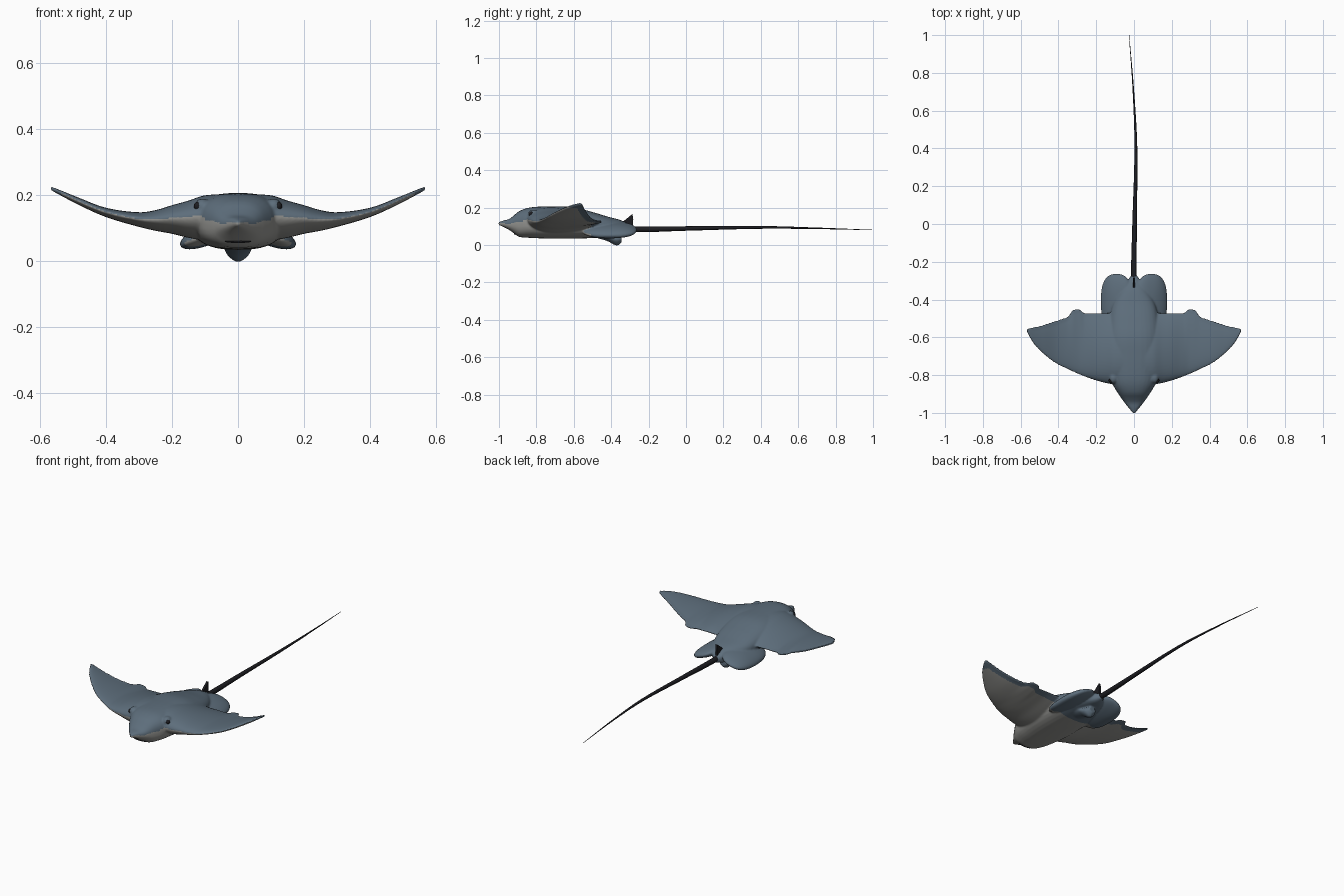
import bpy, bmesh, math
from mathutils import Vector

if "Cube" in bpy.data.objects:
    bpy.data.objects.remove(bpy.data.objects["Cube"])


def material(name, rgb):
    m = bpy.data.materials.new(name)
    m.diffuse_color = (*rgb, 1)
    m.use_nodes = True
    m.node_tree.nodes["Principled BSDF"].inputs["Base Color"].default_value = m.diffuse_color
    return m


SLATE = material("slate blue back", (0.11, 0.155, 0.2))
BELLY = material("pale grey belly", (0.3, 0.3, 0.285))
BLACK = material("near black", (0.012, 0.012, 0.015))


def interp(table, x, smooth=True):
    """Interpolate rows (x, value, value...) with soft or straight segments."""
    x = min(max(x, table[0][0]), table[-1][0])
    n = len(table)
    i = next(k for k in range(n - 1) if x <= table[k + 1][0])
    a, b = table[i], table[i + 1]
    h = b[0] - a[0]
    t = (x - a[0]) / h
    out = []
    for c in range(1, len(a)):
        if not smooth:
            out.append(a[c] + (b[c] - a[c]) * t)
            continue
        p, q = table[max(i - 1, 0)], table[min(i + 2, n - 1)]
        ma = (b[c] - p[c]) / (b[0] - p[0]) * h
        mb = (q[c] - a[c]) / (q[0] - a[0]) * h
        out.append((2*t**3 - 3*t**2 + 1) * a[c] + (t**3 - 2*t**2 + t) * ma
                   + (3*t**2 - 2*t**3) * b[c] + (t**3 - t**2) * mb)
    return out


def skin(bm, rings):
    """Bridge closed rings of points and cap both ends."""
    vs = [[bm.verts.new(p) for p in r] for r in rings]
    n = len(vs[0])
    for a, b in zip(vs, vs[1:]):
        for i in range(n):
            j = (i + 1) % n
            bm.faces.new((a[i], a[j], b[j], b[i]))
    bm.faces.new(vs[0])
    bm.faces.new(vs[-1][::-1])


def spow(v, e):
    return math.copysign(abs(v) ** e, v)


def oval(cx, y, cz, rx, rz, power=2.0, n=32):
    e = 2 / power
    return [(cx + rx * spow(math.cos(a), e), y, cz + rz * spow(math.sin(a), e))
            for a in (2 * math.pi * k / n for k in range(n))]


def tube(bm, table, power, steps=60):
    """Loft along y through rows (y, half width, top z, bottom z)."""
    y0, y1 = table[0][0], table[-1][0]
    rings = []
    for k in range(steps + 1):
        y = y0 + (y1 - y0) * k / steps
        w, top, bot = interp(table, y)
        rings.append(oval(0, y, (top + bot) / 2, w, (top - bot) / 2, power))
    skin(bm, rings)


def ellipsoid(bm, centre, radii, power=2.0, droop=0.0):
    made = bmesh.ops.create_uvsphere(bm, u_segments=48, v_segments=24, radius=1)["verts"]
    for v in made:
        x, y, z = v.co
        r = math.hypot(x, y)
        if r > 1e-6:    # squarer plan outline
            k = r / (abs(x) ** power + abs(y) ** power) ** (1 / power)
            x, y = x * k, y * k
        px = centre[0] + x * radii[0]
        v.co = (px, centre[1] + y * radii[1],
                centre[2] + z * radii[2] - droop * (abs(px) - abs(centre[0])))


def finish(bm, name, mat):
    bmesh.ops.recalc_face_normals(bm, faces=bm.faces)
    me = bpy.data.meshes.new(name)
    bm.to_mesh(me)
    bm.free()
    ob = bpy.data.objects.new(name, me)
    bpy.context.collection.objects.link(ob)
    me.materials.append(mat)
    me.polygons.foreach_set("use_smooth", [True] * len(me.polygons))
    return ob


# Central head and trunk: y, half width, top, bottom
TRUNK = [(-1.003, .005, .122, .107), (-.975, .027, .131, .096), (-.945, .051, .139, .08),
         (-.92, .069, .158, .062), (-.895, .086, .179, .044), (-.85, .112, .197, .039),
         (-.8, .125, .204, .036), (-.7, .14, .206, .034), (-.6, .14, .201, .034),
         (-.5, .13, .176, .037), (-.42, .11, .152, .044), (-.35, .07, .133, .05),
         (-.3, .035, .11, .055), (-.268, .012, .092, .066)]
# Wing plan and section against span
LEAD = [(0, -.855), (.1, -.85), (.165, -.838), (.24, -.815), (.325, -.78), (.43, -.727),
        (.52, -.647), (.555, -.595), (.568, -.567)]
TRAIL = [(0, -.465), (.17, -.472), (.265, -.472), (.285, -.45), (.322, -.451), (.35, -.492),
         (.42, -.515), (.5, -.54), (.555, -.551), (.568, -.557)]
SECTION = [(0, .12, .072), (.1, .12, .068), (.15, .118, .056), (.2, .119, .043),
           (.25, .118, .031), (.3, .122, .022), (.4, .145, .014), (.48, .178, .011),
           (.568, .22, .006)]


def wing_ring(x):
    s = abs(x)
    lead, = interp(LEAD, s)
    trail, = interp(TRAIL, s, False)
    mid, half = interp(SECTION, s)
    top, bottom = [], []
    for k in range(25):
        v = (1 - math.cos(math.pi * k / 24)) / 2
        h = half * v ** .5 * (1 - v) ** .8 / .42
        h = max(h, .0045)
        z = mid + half * .25 * (1 - v)
        y = lead + (trail - lead) * v
        top.append((x, y, z + h))
        bottom.append((x, y, z - h))
    return top + bottom[::-1]


# Body: trunk, wings, pelvic lobes, brows and vent fin blended into one skin
bm = bmesh.new()
tube(bm, TRUNK, 2.5)
skin(bm, [wing_ring(.568 * k / 90) for k in range(-90, 91)])
for s in (-1, 1):
    ellipsoid(bm, (s * .093, -.41, .08), (.083, .147, .034), 2.6, .35)
    ellipsoid(bm, (s * .108, -.815, .165), (.024, .03, .024))
tube(bm, [(-.48, .05, .07, .038), (-.42, .046, .07, .02), (-.37, .036, .06, -.004),
          (-.345, .022, .05, .012)], 1.5, 30)
raw = finish(bm, "ray_body", SLATE)
mod = raw.modifiers.new("blend", 'REMESH')
mod.mode = 'VOXEL'
mod.voxel_size = .005
mod.use_smooth_shade = True
mod = raw.modifiers.new("soften", 'SMOOTH')
mod.factor = .5
mod.iterations = 5
deps = bpy.context.evaluated_depsgraph_get()
skin_mesh = bpy.data.meshes.new_from_object(raw.evaluated_get(deps))
raw.modifiers.clear()
raw.data = skin_mesh
skin_mesh.materials.clear()
skin_mesh.materials.append(SLATE)
skin_mesh.materials.append(BELLY)

# Pale underside, leaving a dark rim behind the wings and around the pelvis
for p in skin_mesh.polygons:
    x, y, z = p.center
    s = abs(x)
    mid, half = interp(SECTION, s)
    edge = .122 if s < .1 else mid + half * .25 + .002
    rear = interp(TRAIL, s, False)[0] - .035
    pale = p.normal.z < .1 and z < edge and y < rear and s < .535
    p.material_index = 1 if pale else 0
    p.use_smooth = True

# Whip tail: y, x, z, radius
TAIL = [(-.33, 0, .09, .014), (-.26, -.001, .083, .015), (0, .003, .088, .012),
        (.4, .01, .094, .0075), (.7, -.003, .089, .004), (1, -.026, .08, .001)]
bm = bmesh.new()
rings = []
for k in range(61):
    y = -.33 + 1.33 * k / 60
    x, z, r = interp(TAIL, y)
    rings.append(oval(x, y, z, r, r, 2, 12))
skin(bm, rings)
finish(bm, "tail", BLACK)

# Small fin at the tail root
bm = bmesh.new()
fin = [(-.35, .115), (-.318, .14), (-.286, .166), (-.282, .135), (-.285, .09)]
skin(bm, [[(x, y, z) for y, z in fin] for x in (-.006, .006)])
fin_ob = finish(bm, "dorsal_fin", BLACK)
for p in fin_ob.data.polygons:
    p.use_smooth = False

# Eyes and mouth
for s, side in ((-1, "left"), (1, "right")):
    bm = bmesh.new()
    ellipsoid(bm, (s * .122, -.828, .166), (.012, .013, .013))
    finish(bm, side + "_eye", BLACK)
bm = bmesh.new()
ellipsoid(bm, (0, -.912, .059), (.04, .008, .0045))
finish(bm, "mouth", BLACK)
